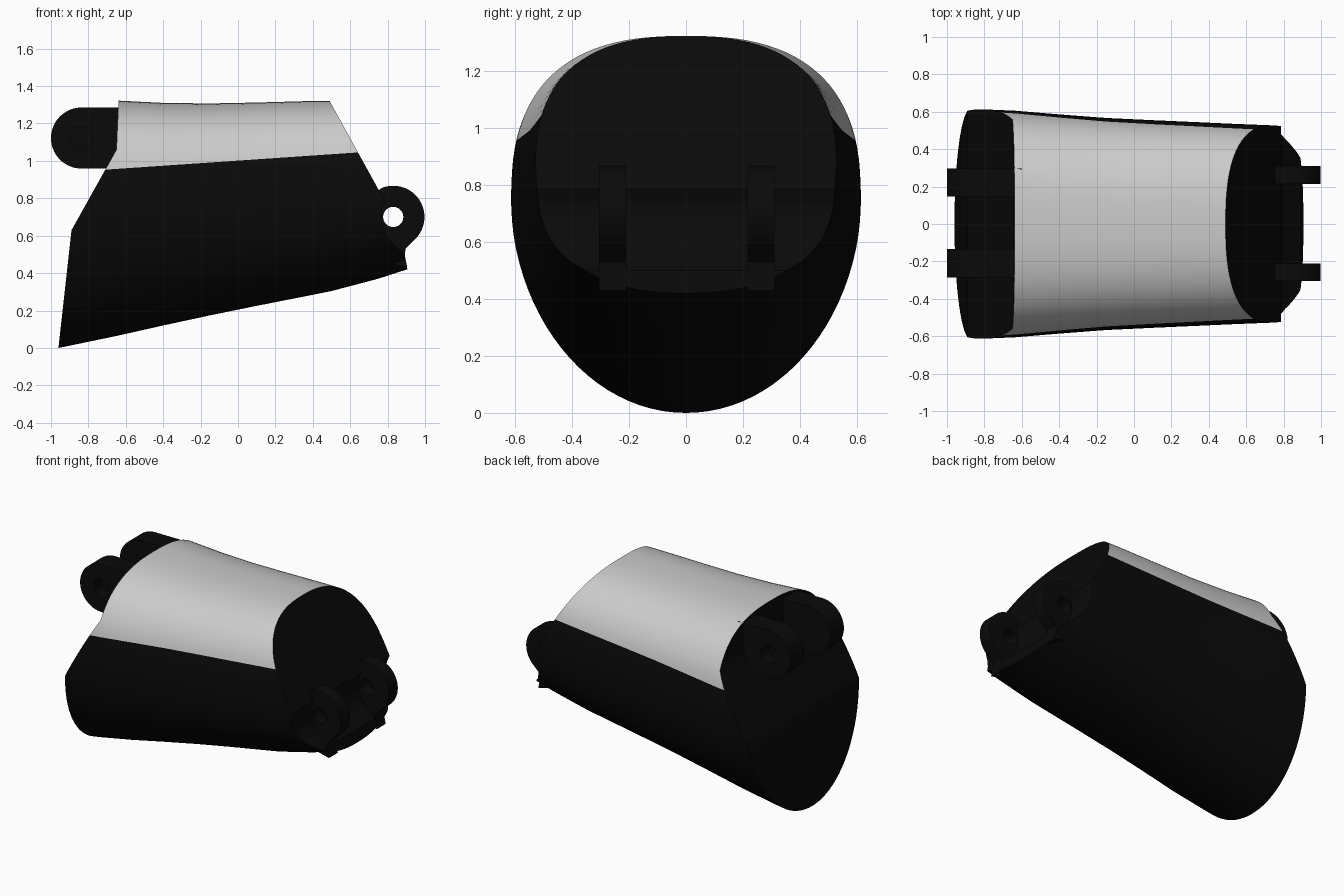
import bpy, bmesh, math
from mathutils import Vector

if "Cube" in bpy.data.objects:
    bpy.data.objects.remove(bpy.data.objects["Cube"])


def material(name, c):
    m = bpy.data.materials.new(name)
    m.diffuse_color = (*c, 1)
    m.use_nodes = True
    m.node_tree.nodes["Principled BSDF"].inputs["Base Color"].default_value = m.diffuse_color
    return m


BLACK = material("black_plastic", (0.003, 0.003, 0.003))


def make(name, bm, mat=None):
    bmesh.ops.recalc_face_normals(bm, faces=bm.faces)
    me = bpy.data.meshes.new(name)
    bm.to_mesh(me)
    bm.free()
    ob = bpy.data.objects.new(name, me)
    bpy.context.collection.objects.link(ob)
    if mat:
        me.materials.append(mat)
    return ob


def prism(name, pts, y0, y1, mat=None):
    """Front-view outline extruded along y."""
    bm = bmesh.new()
    a, b = ([bm.verts.new((x, y, z)) for x, z in pts] for y in (y0, y1))
    bm.faces.new(a)
    bm.faces.new(b)
    n = len(pts)
    for i in range(n):
        j = (i + 1) % n
        bm.faces.new((a[i], a[j], b[j], b[i]))
    return make(name, bm, mat)


def arc(cx, cz, r, a0, a1, n=32):
    return [(cx + r * math.cos(math.radians(a0 + (a1 - a0) * i / n)),
             cz + r * math.sin(math.radians(a0 + (a1 - a0) * i / n))) for i in range(n + 1)]


def boolean(ob, cutter, op):
    m = ob.modifiers.new("cut", 'BOOLEAN')
    m.object, m.operation, m.solver = cutter, op, 'EXACT'
    dg = bpy.context.evaluated_depsgraph_get()
    me = bpy.data.meshes.new_from_object(ob.evaluated_get(dg))
    ob.modifiers.clear()
    ob.data = me
    bpy.data.objects.remove(cutter)


def smooth(ob):
    bpy.ops.object.select_all(action='DESELECT')
    ob.select_set(True)
    bpy.context.view_layer.objects.active = ob
    bpy.ops.object.shade_smooth_by_angle(angle=math.radians(30))


# Lofted body: x, bottom, widest height, top, half width
stations = [(-1.05, -0.018, 0.78, 1.335, 0.617), (-0.90, 0.012, 0.78, 1.33, 0.617),
            (-0.64, 0.066, 0.78, 1.322, 0.606), (-0.40, 0.12, 0.79, 1.31, 0.586),
            (-0.15, 0.174, 0.80, 1.307, 0.567), (0.10, 0.225, 0.81, 1.312, 0.555),
            (0.35, 0.274, 0.82, 1.319, 0.544), (0.50, 0.304, 0.83, 1.321, 0.537),
            (0.75, 0.37, 0.845, 1.32, 0.527), (0.95, 0.435, 0.86, 1.32, 0.515)]
N = 96
bm = bmesh.new()
rings = []
for k, (x, zb, zc, zt, w) in enumerate(stations):
    low = 2.0 + 0.4 * k / (len(stations) - 1)
    ring = []
    for i in range(N):
        c, s = math.cos(math.tau * i / N), math.sin(math.tau * i / N)
        p = 2 / (2.55 if s > 0 else low)
        h = zt - zc if s > 0 else zc - zb
        ring.append(bm.verts.new((x, math.copysign(abs(c) ** p, c) * w,
                                  zc + math.copysign(abs(s) ** p, s) * h)))
    rings.append(ring)
for a, b in zip(rings, rings[1:]):
    for i in range(N):
        j = (i + 1) % N
        bm.faces.new((a[i], a[j], b[j], b[i]))
bm.faces.new(rings[0])
bm.faces.new(rings[-1])
body = make("body", bm, BLACK)

# Trim both ends to the slanted side outline
outline = [(-0.968, -0.05), (-0.96, 0.0), (-0.89, 0.63), (-0.70, 0.97), (-0.65, 1.06),
           (-0.635, 1.4), (0.446, 1.4), (0.785, 0.785), (0.768, 0.74), (0.765, 0.69),
           (0.778, 0.63), (0.81, 0.575), (0.85, 0.535), (0.89, 0.50), (0.906, 0.42), (0.915, 0.3),
           (0.9, -0.05)]
boolean(body, prism("trim", outline, -1, 1), 'INTERSECT')

# Grey cover: skin of the upper part, separated along a slanted seam
p, q = Vector((-0.65, 0, 0.957)), Vector((0.64, 0, 1.045))
seam = Vector((p.z - q.z, 0, q.x - p.x)).normalized()
bm = bmesh.new()
bm.from_mesh(body.data)
bmesh.ops.bisect_plane(bm, geom=bm.verts[:] + bm.edges[:] + bm.faces[:], dist=1e-5,
                       plane_co=p, plane_no=seam)
bm.normal_update()
cover_bm = bm.copy()


def is_cover(f):
    c = f.calc_center_median()
    return (c - p).dot(seam) > 0 and abs(f.normal.x) < 0.35 and c.x > -0.7


def keep(b, want):
    bmesh.ops.delete(b, geom=[f for f in b.faces if is_cover(f) != want], context='FACES')


keep(bm, False)
keep(cover_bm, True)
# Trim the cover to a near-vertical left edge, filling black below it
bm.to_mesh(body.data)
bm.free()
me = bpy.data.meshes.new("top_cover")
cover_bm.to_mesh(me)
cover_bm.free()
cover = bpy.data.objects.new("top_cover", me)
bpy.context.collection.objects.link(cover)
smooth(body)
smooth(cover)

# Right hinge lugs with through holes
HX, HZ = 0.83, 0.70
right = arc(HX, HZ, 0.167, -52, 112) + [(0.70, 0.80), (0.70, 0.48), (0.905, 0.43),
                                        (0.893, 0.49), (0.895, 0.53)]
for name, y0, y1 in (("right_lug_front", -0.305, -0.21), ("right_lug_back", 0.215, 0.31)):
    lug = prism(name, right, y0, y1, BLACK)
    boolean(lug, prism("hole", arc(HX, HZ, 0.054, 0, 350, 35), -1, 1), 'DIFFERENCE')
    smooth(lug)

# Left hinge lugs with blind outer sockets
LX, LZ = -0.837, 1.122
left = arc(LX, LZ, 0.163, 90, 270) + [(-0.60, 0.959), (-0.60, 1.285)]
for name, y0, y1, s0, s1 in (("left_lug_front", -0.285, -0.135, -0.4, -0.20),
                             ("left_lug_back", 0.147, 0.297, 0.21, 0.4)):
    lug = prism(name, left, y0, y1, BLACK)
    boolean(lug, prism("socket", arc(LX, LZ, 0.06, 0, 350, 35), s0, s1), 'DIFFERENCE')
    smooth(lug)
